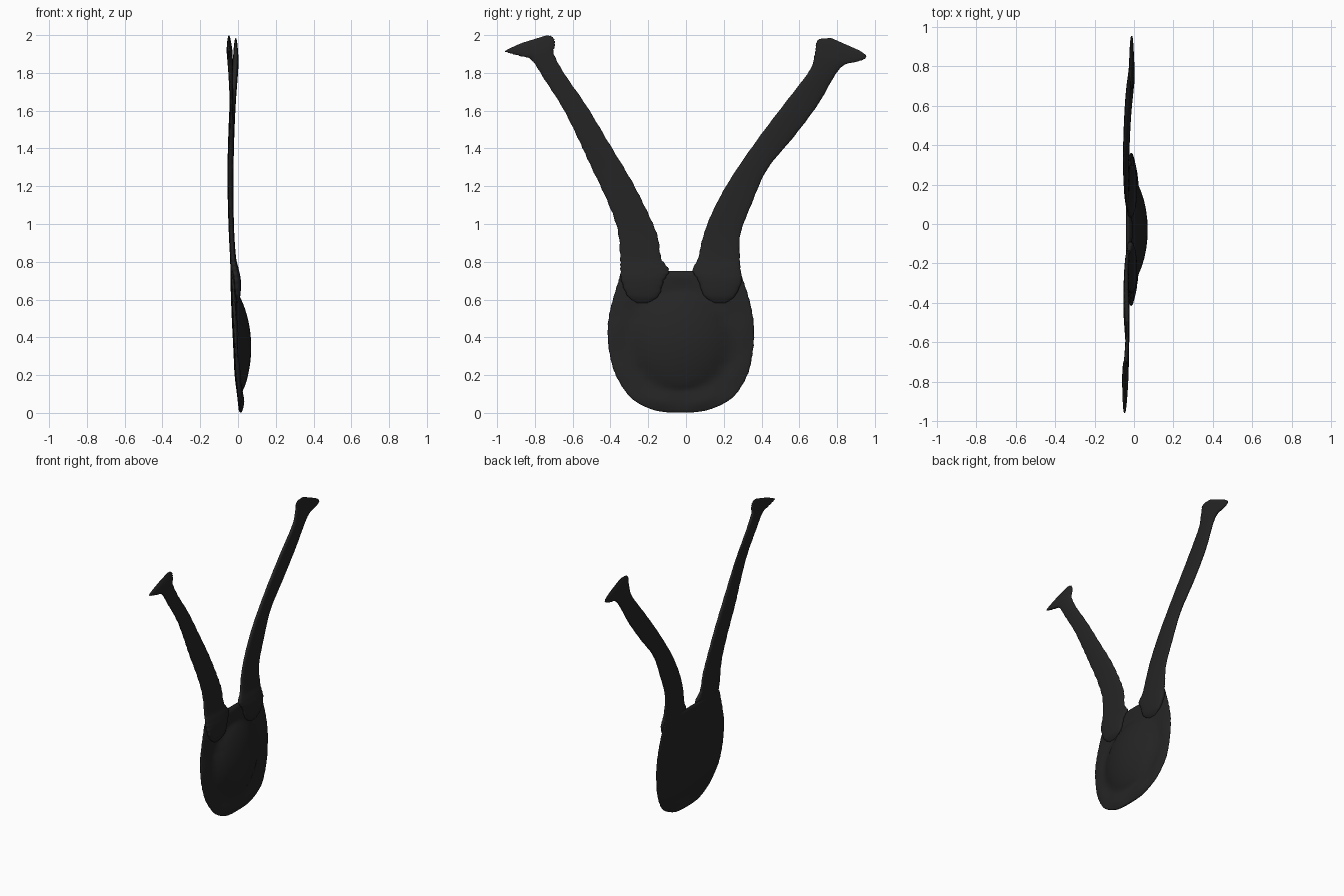
import bpy, bmesh, math

N = 24       # points across each side of a section
STEPS = 7    # interpolated sections between stations

charcoal = bpy.data.materials.new("charcoal")
charcoal.diffuse_color = (0.018, 0.018, 0.018, 1)


def spline(rows, steps):
    """Catmull-Rom through rows of numbers."""
    out = []
    for i in range(len(rows) - 1):
        p0, p1 = rows[max(i - 1, 0)], rows[i]
        p2, p3 = rows[i + 1], rows[min(i + 2, len(rows) - 1)]
        for s in range(steps):
            t = s / steps
            out.append([b + 0.5 * t * (c - a + t * (2*a - 5*b + 4*c - d + t * (3*(b - c) + d - a)))
                        for a, b, c, d in zip(p0, p1, p2, p3)])
    return out + [list(rows[-1])]


def loft(name, stations, bulge=lambda y, z: 0, rough=0.0):
    """Flat strip from stations (y1, z1, y2, z2, x centre, half thickness)."""
    bm = bmesh.new()
    rings = []
    for k, (y1, z1, y2, z2, xc, h) in enumerate(spline(stations, STEPS)):
        ring = []
        for j in range(2 * N):
            a = math.pi * j / N
            u = -math.cos(a)
            w = u * (1 + rough * math.sin(k * 1.9 + (3 if u > 0 else 0)))
            y = (y1 + y2) / 2 + w * (y2 - y1) / 2
            z = (z1 + z2) / 2 + w * (z2 - z1) / 2
            s = math.sin(a)
            x = xc + math.copysign(abs(s) ** 0.6, s) * h if abs(s) > 1e-6 else xc
            if s > 1e-6:
                x += bulge(y, z)
            ring.append(bm.verts.new((x, y, z)))
        rings.append(ring)
    for r, q in zip(rings, rings[1:]):
        for j in range(2 * N):
            i = (j + 1) % (2 * N)
            bm.faces.new((r[j], r[i], q[i], q[j]))
    bm.faces.new(rings[0])
    bm.faces.new(rings[-1])
    bmesh.ops.recalc_face_normals(bm, faces=bm.faces)
    me = bpy.data.meshes.new(name)
    bm.to_mesh(me)
    bm.free()
    me.materials.append(charcoal)
    for p in me.polygons:
        p.use_smooth = True
    ob = bpy.data.objects.new(name, me)
    bpy.context.collection.objects.link(ob)
    return ob


# Body: rounded plate with a raised central pad and a shallow groove round it
def pad(y, z):
    d = math.hypot((y + 0.03) / 0.26, (z - 0.38) / 0.26)
    dome = 0.066 * max(0, 1 - d * d) ** 0.8
    rim = 0.006 * math.exp(-((d - 1.3) / 0.12) ** 2)
    return dome + rim * (1 + math.sin(9 * math.atan2(z - 0.38, y + 0.03))) / 2


body = [(z, l, r, x, h) for z, l, r, x, h in [
    (0.003, -0.10, 0.04, 0.014, 0.004), (0.015, -0.17, 0.115, 0.014, 0.010),
    (0.05, -0.25, 0.20, 0.014, 0.014), (0.10, -0.31, 0.265, 0.010, 0.016),
    (0.20, -0.372, 0.325, -0.002, 0.016), (0.30, -0.402, 0.35, -0.008, 0.015),
    (0.40, -0.414, 0.36, -0.013, 0.015), (0.50, -0.41, 0.355, -0.018, 0.015),
    (0.60, -0.387, 0.335, -0.022, 0.015), (0.70, -0.357, 0.303, -0.026, 0.014),
    (0.735, -0.347, 0.29, -0.028, 0.012), (0.752, -0.335, 0.28, -0.03, 0.004)]]
loft("body", [(l, z, r, z, x, h) for z, l, r, x, h in body], pad, 0.004)

# Left arm: rounded root on the body, bending outward to a flared tip
loft("left_arm", [
    (-0.26, 0.582, -0.20, 0.582, -0.010, 0.006), (-0.31, 0.62, -0.145, 0.62, -0.008, 0.020),
    (-0.342, 0.70, -0.118, 0.70, -0.010, 0.025), (-0.347, 0.765, -0.09, 0.755, -0.018, 0.022),
    (-0.348, 0.82, -0.132, 0.82, -0.026, 0.016), (-0.362, 0.97, -0.151, 0.937, -0.034, 0.014),
    (-0.42, 1.13, -0.204, 1.063, -0.038, 0.014), (-0.51, 1.32, -0.288, 1.228, -0.039, 0.015),
    (-0.565, 1.44, -0.405, 1.423, -0.036, 0.014), (-0.65, 1.61, -0.526, 1.624, -0.034, 0.010),
    (-0.75, 1.767, -0.643, 1.794, -0.038, 0.012), (-0.817, 1.868, -0.70, 1.90, -0.043, 0.015),
    (-0.88, 1.89, -0.695, 1.94, -0.045, 0.015), (-0.945, 1.908, -0.697, 1.975, -0.047, 0.012),
    (-0.952, 1.92, -0.715, 1.995, -0.048, 0.008), (-0.87, 1.958, -0.74, 1.998, -0.048, 0.003)],
    rough=0.025)

# Right arm: same build with its own lean
loft("right_arm", [
    (0.15, 0.582, 0.21, 0.582, -0.010, 0.006), (0.095, 0.62, 0.26, 0.62, -0.008, 0.020),
    (0.065, 0.70, 0.295, 0.70, -0.010, 0.025), (0.035, 0.755, 0.288, 0.765, -0.018, 0.022),
    (0.065, 0.82, 0.285, 0.82, -0.026, 0.016), (0.087, 0.92, 0.288, 0.947, -0.034, 0.014),
    (0.135, 1.053, 0.347, 1.106, -0.038, 0.015), (0.23, 1.23, 0.43, 1.29, -0.040, 0.016),
    (0.373, 1.44, 0.574, 1.466, -0.036, 0.016), (0.52, 1.635, 0.70, 1.635, -0.028, 0.016),
    (0.653, 1.81, 0.79, 1.79, -0.016, 0.016), (0.68, 1.89, 0.84, 1.843, -0.012, 0.015),
    (0.687, 1.93, 0.90, 1.858, -0.012, 0.013), (0.69, 1.96, 0.945, 1.874, -0.012, 0.011),
    (0.71, 1.98, 0.952, 1.893, -0.012, 0.008), (0.77, 1.984, 0.92, 1.918, -0.012, 0.003)],
    rough=0.012)
